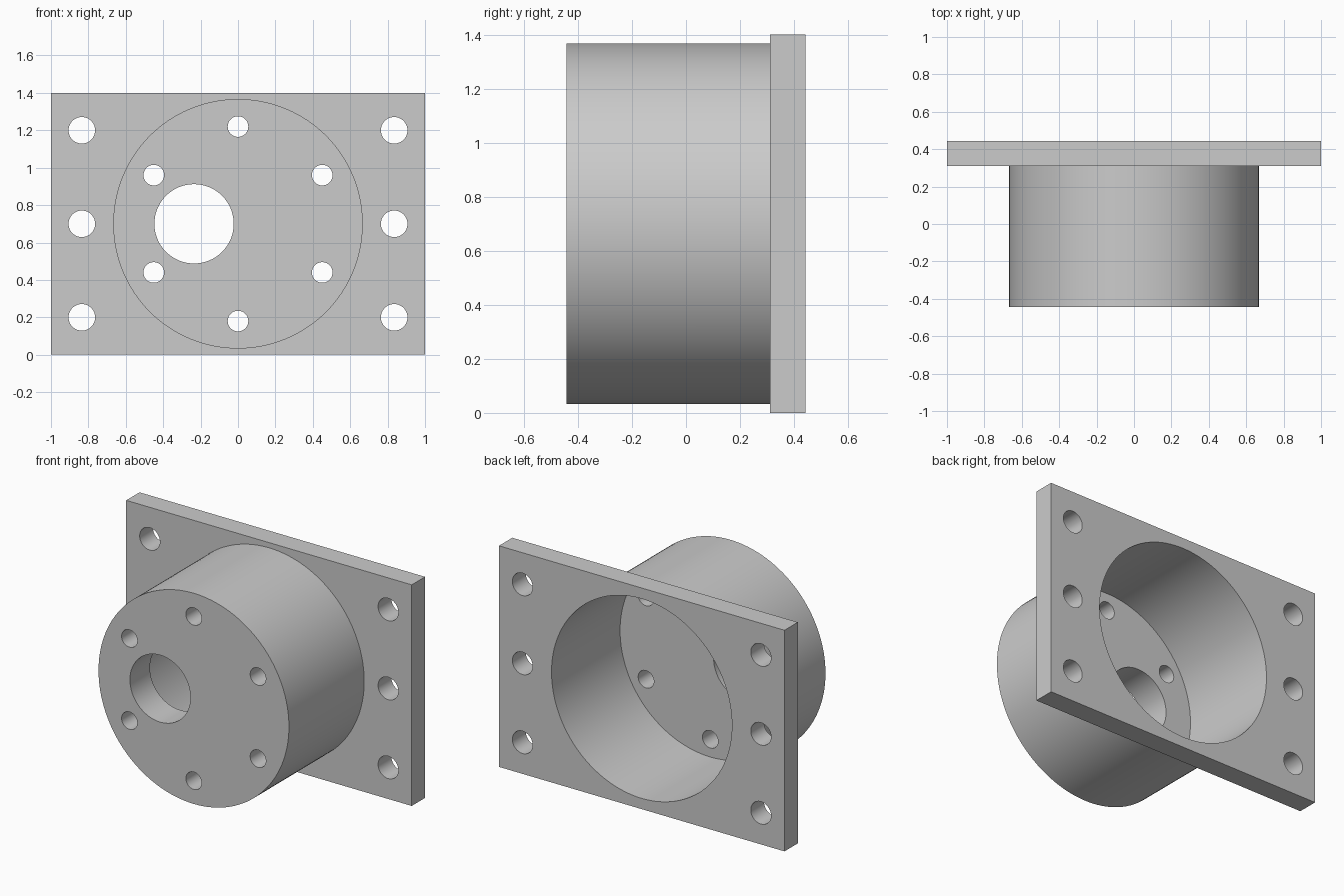
import bpy
import math
from mathutils import Vector

if "Cube" in bpy.data.objects:
    bpy.data.objects.remove(bpy.data.objects["Cube"], do_unlink=True)

# Overall dimensions
HEIGHT = 1.4
MID_Z = HEIGHT / 2
BACK = 0.443
FRONT = -BACK
PLATE_FRONT = BACK - 0.133
FLOOR_BACK = FRONT + 0.2
OVER = 0.05

grey = bpy.data.materials.new("plain grey")
grey.use_nodes = True
colour = (0.6, 0.6, 0.6, 1)
grey.diffuse_color = colour
grey.node_tree.nodes["Principled BSDF"].inputs["Base Color"].default_value = colour


def cylinder(name, x, z, radius, y0, y1, sides=64):
    """Cylinder running front to back between y0 and y1."""
    bpy.ops.mesh.primitive_cylinder_add(
        vertices=sides, radius=radius, depth=y1 - y0,
        location=(x, (y0 + y1) / 2, z), rotation=(math.pi / 2, 0, 0))
    obj = bpy.context.object
    obj.name = name
    return obj


def combine(target, tool, operation):
    """Apply a boolean to the target and discard the tool."""
    tool.hide_render = True
    mod = target.modifiers.new(tool.name, 'BOOLEAN')
    mod.operation = operation
    mod.solver = 'EXACT'
    mod.object = tool
    bpy.context.view_layer.objects.active = target
    bpy.ops.object.modifier_apply(modifier=mod.name)
    bpy.data.objects.remove(tool, do_unlink=True)


# Rectangular mounting plate
bpy.ops.mesh.primitive_cube_add(size=1, location=(0, (PLATE_FRONT + BACK) / 2, MID_Z))
housing = bpy.context.object
housing.name = "flanged_housing"
housing.scale = Vector((2, BACK - PLATE_FRONT, HEIGHT))
bpy.ops.object.transform_apply(location=True, rotation=True, scale=True)

# Round boss, fused into the plate
boss = cylinder("boss", 0, MID_Z, 0.667, FRONT, PLATE_FRONT + OVER, 128)
combine(housing, boss, 'UNION')

# Wide bore from the back, stopping at the front wall
bore = cylinder("bore", 0, MID_Z, 0.632, FLOOR_BACK, BACK + OVER, 128)
combine(housing, bore, 'DIFFERENCE')

# Off-centre shaft opening through the front wall
shaft = cylinder("shaft_opening", -0.235, MID_Z, 0.212, FRONT - OVER, FLOOR_BACK + OVER)
combine(housing, shaft, 'DIFFERENCE')

# Ring of six screw holes in the front wall
for i in range(6):
    angle = math.radians(90 + 60 * i)
    hole = cylinder("screw_hole", 0.52 * math.cos(angle), MID_Z + 0.52 * math.sin(angle),
                    0.055, FRONT - OVER, FLOOR_BACK + OVER, 48)
    combine(housing, hole, 'DIFFERENCE')

# Three bolt holes down each side of the plate
for side in (-1, 1):
    for row in (-1, 0, 1):
        hole = cylinder("bolt_hole", side * 0.835, MID_Z + row * 0.5,
                        0.071, PLATE_FRONT - OVER, BACK + OVER, 48)
        combine(housing, hole, 'DIFFERENCE')

# Single colour and smooth curved walls with crisp edges
housing.data.materials.clear()
housing.data.materials.append(grey)
bpy.ops.object.select_all(action='DESELECT')
housing.select_set(True)
bpy.context.view_layer.objects.active = housing
bpy.ops.object.shade_smooth_by_angle(angle=math.radians(30))
